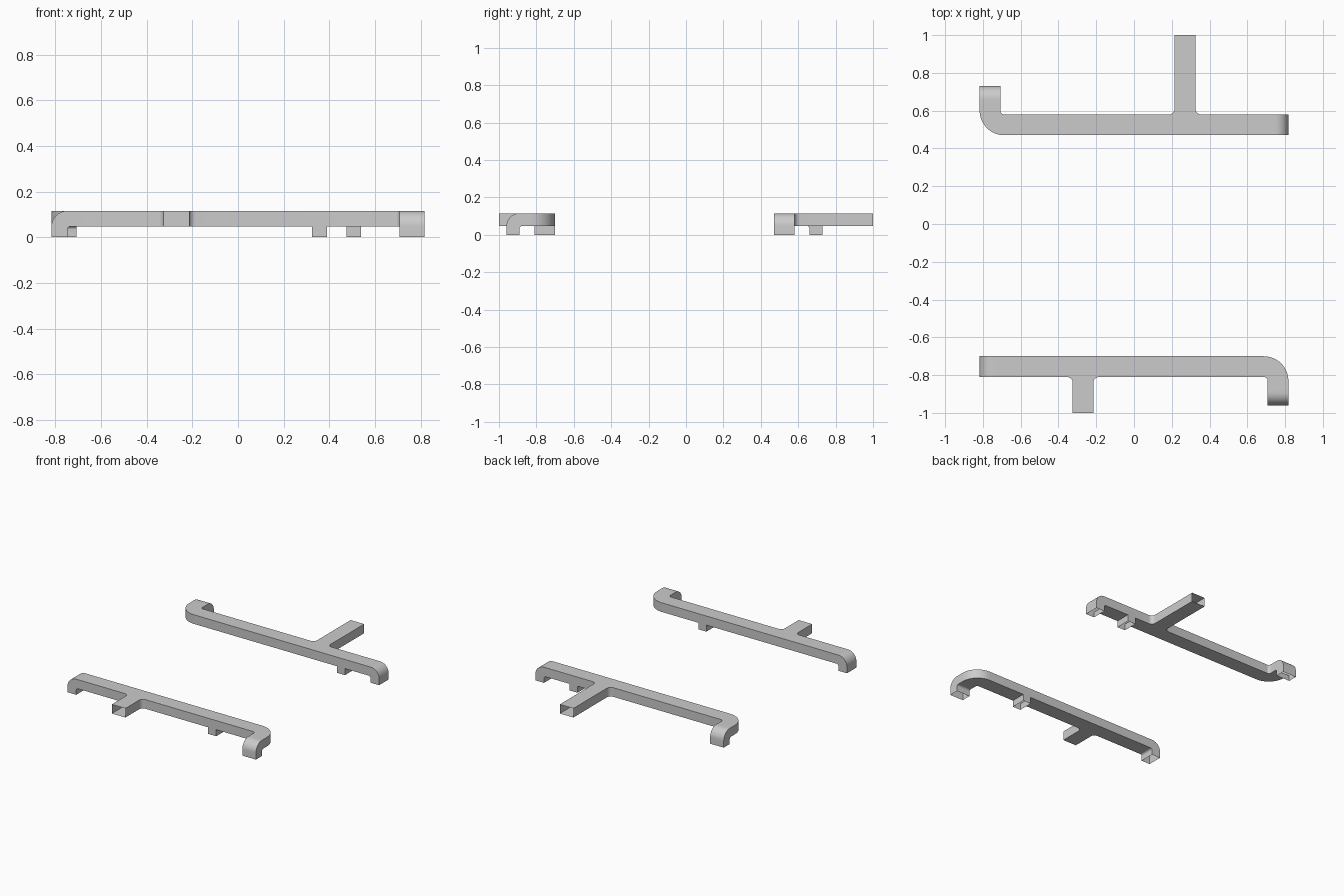
import bpy, bmesh, math
from mathutils import Matrix, Vector

if "Cube" in bpy.data.objects:
    bpy.data.objects.remove(bpy.data.objects["Cube"])

WIDTH, LOW, TOP = 0.11, 0.048, 0.115   # duct width, underside and top height
HALF = 0.8175                          # half of the duct run
REACH = 0.26                           # how far the hooked end turns back
DROP = 0.07                            # thickness of the downward spouts

grey = bpy.data.materials.new("duct grey")
grey.use_nodes = True
grey.diffuse_color = (0.6, 0.6, 0.6, 1)
grey.node_tree.nodes["Principled BSDF"].inputs["Base Color"].default_value = (0.6, 0.6, 0.6, 1)


def rounded(corners, steps=10):
    """Outline from (x, y, radius) right-angle corners."""
    out = []
    for i, (x, y, r) in enumerate(corners):
        p = Vector((x, y))
        if r == 0:
            out.append(p)
            continue
        a = (Vector(corners[i - 1][:2]) - p).normalized() * r
        b = (Vector(corners[(i + 1) % len(corners)][:2]) - p).normalized() * r
        for k in range(steps + 1):
            t = math.pi / 2 * k / steps
            out.append(p + a * (1 - math.sin(t)) + b * (1 - math.cos(t)))
    return out


def prism(name, outline, place, depth):
    """Extrude an outline; place(u, v, d) maps it into space."""
    bm = bmesh.new()
    face = bm.faces.new([bm.verts.new(place(p.x, p.y, 0)) for p in outline])
    new = bmesh.ops.extrude_face_region(bm, geom=[face])["geom"]
    shift = Vector(place(0, 0, depth)) - Vector(place(0, 0, 0))
    bmesh.ops.translate(bm, vec=shift, verts=[v for v in new if isinstance(v, bmesh.types.BMVert)])
    bmesh.ops.recalc_face_normals(bm, faces=bm.faces)
    mesh = bpy.data.meshes.new(name)
    bm.to_mesh(mesh)
    bm.free()
    mesh.materials.append(grey)
    ob = bpy.data.objects.new(name, mesh)
    bpy.context.collection.objects.link(ob)
    return ob


def duct(name, branch_end, outlet_x, transform):
    cut = 0.09   # length of each drop elbow
    # flat run with hooked end and side branch
    run = prism(name, rounded([
        (-HALF, REACH - cut, 0), (-HALF, 0, 0.13),
        (HALF - cut, 0, 0), (HALF - cut, WIDTH, 0),
        (0.325, WIDTH, 0.03), (0.325, branch_end, 0),
        (0.215, branch_end, 0), (0.215, WIDTH, 0.03),
        (WIDTH - HALF, WIDTH, 0.02), (WIDTH - HALF, REACH - cut, 0)]),
        lambda u, v, d: (u, v, LOW + d), TOP - LOW)
    # elbows that turn down at both ends
    elbow = rounded([(-cut, LOW, 0), (-DROP, LOW, 0.015), (-DROP, 0, 0),
                     (0, 0, 0), (0, TOP, 0.068), (-cut, TOP, 0)])
    straight = prism("straight_spout", elbow, lambda u, v, d: (HALF + u, d, v), WIDTH)
    hooked = prism("hooked_spout", elbow, lambda u, v, d: (d - HALF, REACH + u, v), WIDTH)
    # small outlet below the run
    w = 0.0325
    outlet = prism("outlet", [Vector(p) for p in ((-w, 0), (w, 0), (w, WIDTH), (-w, WIDTH))],
                   lambda u, v, d: (outlet_x + u, v, d), 0.08)
    parts = [straight, hooked, outlet]
    bpy.context.view_layer.objects.active = run
    for part in parts:
        mod = run.modifiers.new("join", 'BOOLEAN')
        mod.operation, mod.solver, mod.object = 'UNION', 'EXACT', part
        bpy.ops.object.modifier_apply(modifier=mod.name)
    for part in parts:
        bpy.data.objects.remove(part)

    # open the mouths of the spouts, outlet and branch
    bm = bmesh.new()
    bm.from_mesh(run.data)
    mouths = [f for f in bm.faces if all(v.co.z < 0.001 for v in f.verts)
              or all(v.co.y > branch_end - 0.001 for v in f.verts)]
    bmesh.ops.delete(bm, geom=mouths, context='FACES')
    bm.to_mesh(run.data)
    bm.free()
    run.data.transform(transform)
    bpy.ops.object.select_all(action='DESELECT')
    run.select_set(True)
    bpy.ops.object.shade_smooth_by_angle(angle=math.radians(30))


duct("rear_duct", 0.53, 0.5075, Matrix.Translation((0, 0.47, 0)))
duct("front_duct", 0.30, -0.3575,
     Matrix.Translation((0, -0.70, 0)) @ Matrix.Rotation(math.pi, 4, 'Z'))
